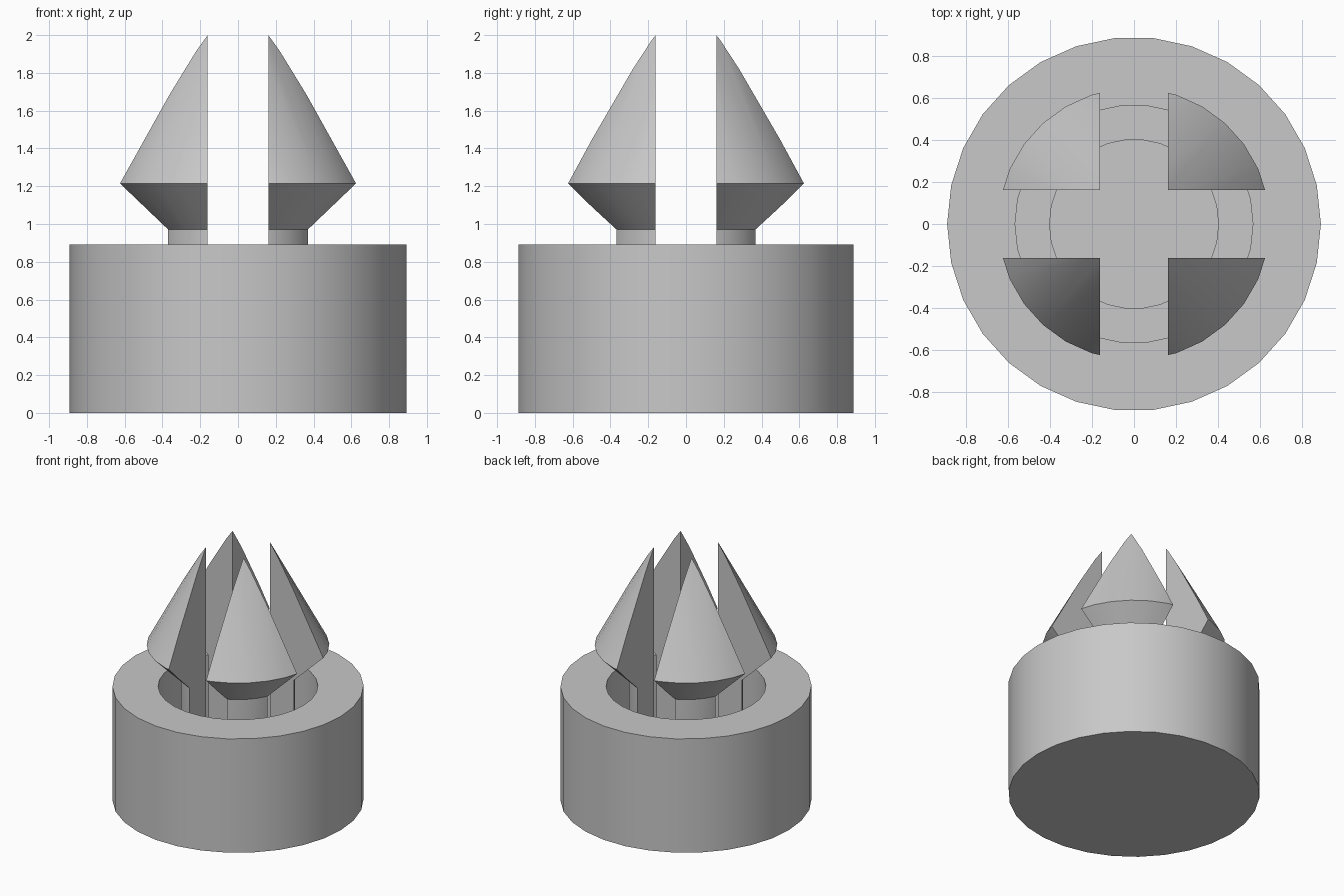
import bpy
import bmesh
import math
from mathutils import Vector

cube = bpy.data.objects.get("Cube")
if cube:
    bpy.data.objects.remove(cube, do_unlink=True)

U = 0.08098          # one design unit
SIDES = 30           # facets on every round part
SLOT = 2 * U         # half width of the cross-shaped slot
FLOOR = 1 * U        # bottom of the ring-shaped well
SLOT_FLOOR = 2 * U   # bottom of the slot

grey = bpy.data.materials.new("plain grey")
grey.use_nodes = True
colour = (0.58, 0.58, 0.58, 1)
grey.diffuse_color = colour
grey.node_tree.nodes["Principled BSDF"].inputs["Base Color"].default_value = colour


def lathe(profile):
    """Revolve (radius, height) points, which start and end on the axis."""
    bm = bmesh.new()
    verts = [bm.verts.new((r, 0, z)) for r, z in profile]
    edges = [bm.edges.new(pair) for pair in zip(verts, verts[1:])]
    bmesh.ops.spin(bm, geom=verts + edges, cent=(0, 0, 0), axis=(0, 0, 1),
                   angle=math.tau, steps=SIDES)
    bmesh.ops.remove_doubles(bm, verts=bm.verts, dist=1e-5)
    bmesh.ops.recalc_face_normals(bm, faces=bm.faces)
    return bm


def finish(name, bm):
    mesh = bpy.data.meshes.new(name)
    bm.to_mesh(mesh)
    bm.free()
    mesh.materials.append(grey)
    obj = bpy.data.objects.new(name, mesh)
    bpy.context.collection.objects.link(obj)
    bpy.ops.object.select_all(action="DESELECT")
    obj.select_set(True)
    bpy.context.view_layer.objects.active = obj
    bpy.ops.object.shade_smooth_by_angle(angle=math.radians(30))
    return obj


# Round base with a well and the solid foot of the centre post
finish("socket_base", lathe([
    (0, 0), (11 * U, 0), (11 * U, 11 * U), (7 * U, 11 * U),
    (7 * U, FLOOR), (5 * U, FLOOR), (5 * U, SLOT_FLOOR), (0, SLOT_FLOOR)]))

# Barbed post, cut down to one quadrant by the slot
bm = lathe([
    (0, SLOT_FLOOR - 0.01), (4.99 * U, SLOT_FLOOR - 0.01), (5 * U, SLOT_FLOOR),
    (5 * U, 12 * U), (8 * U, 15 * U), (0, 30 * U)])
for normal in (Vector((1, 0, 0)), Vector((0, 1, 0))):
    cut = bmesh.ops.bisect_plane(
        bm, geom=bm.verts[:] + bm.edges[:] + bm.faces[:],
        plane_co=normal * SLOT, plane_no=normal, clear_inner=True)
    rim = [g for g in cut["geom_cut"] if isinstance(g, bmesh.types.BMEdge)]
    bmesh.ops.holes_fill(bm, edges=rim, sides=0)
bmesh.ops.recalc_face_normals(bm, faces=bm.faces)

# Mirrored into four prongs
prongs = finish("snap_prongs", bm)
mirror = prongs.modifiers.new("four_prongs", "MIRROR")
mirror.use_axis = (True, True, False)
mirror.use_mirror_merge = False
